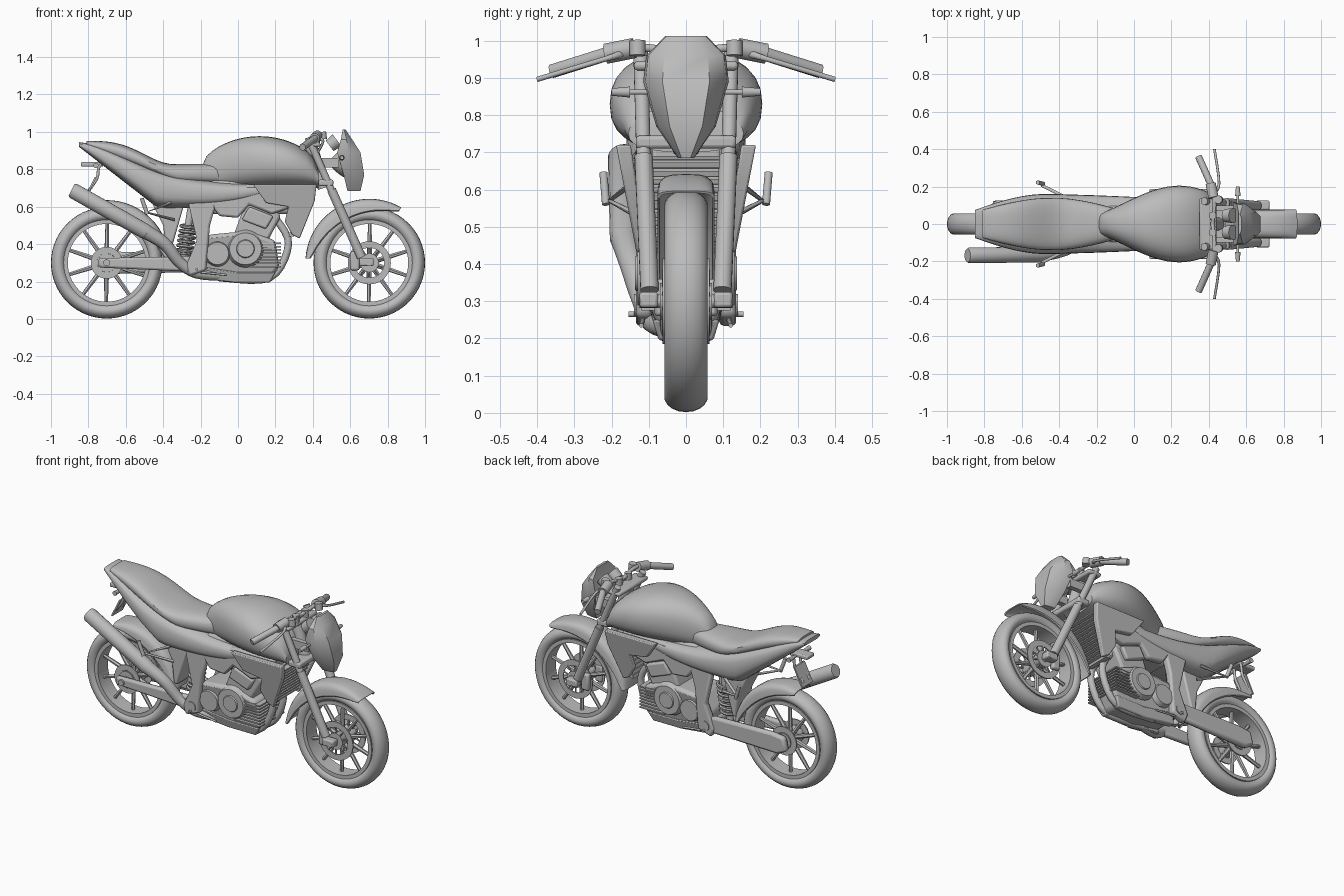
import bpy, bmesh, math
from math import sin, cos, pi, tau
from mathutils import Vector

if "Cube" in bpy.data.objects:
    bpy.data.objects.remove(bpy.data.objects["Cube"], do_unlink=True)

grey = bpy.data.materials.new("plain grey")
grey.use_nodes = True
grey.diffuse_color = (.5, .5, .5, 1)
grey.node_tree.nodes["Principled BSDF"].inputs["Base Color"].default_value = grey.diffuse_color
parts = []


def finish(name, bm, mirror=False, bevel=0):
    bmesh.ops.recalc_face_normals(bm, faces=bm.faces[:])
    mesh = bpy.data.meshes.new(name)
    bm.to_mesh(mesh)
    bm.free()
    mesh.materials.append(grey)
    part = bpy.data.objects.new(name, mesh)
    bpy.context.scene.collection.objects.link(part)
    if bevel:
        modifier = part.modifiers.new("soft edges", 'BEVEL')
        modifier.width, modifier.segments, modifier.limit_method = bevel, 2, 'ANGLE'
    if mirror:
        part.modifiers.new("other side", 'MIRROR').use_axis = (False, True, False)
    parts.append(part)


def skin(bm, rings, wrap=False):
    """Skin a row of equal rings, capped at the ends or wrapped round."""
    rows = [[bm.verts.new(point) for point in ring] for ring in rings]
    following = rows[1:] + rows[:1] if wrap else rows[1:]
    for row, after in zip(rows, following):
        for a, b, c, d in zip(row, row[1:] + row[:1], after[1:] + after[:1], after):
            bm.faces.new((a, b, c, d))
    if not wrap:
        bm.faces.new(rows[0])
        bm.faces.new(rows[-1])


def loft(name, rings, wrap=False, **options):
    bm = bmesh.new()
    skin(bm, rings, wrap)
    finish(name, bm, **options)


def slab(name, outline, inner, outer, lean=lambda z: 1, **options):
    """Side outline in x and z, thick from inner to outer y; lean scales y by height."""
    loft(name, [[(x, y * lean(z), z) for x, z in outline] for y in (inner, outer)], **options)


def box(name, xs, ys, zs, **options):
    (back, front), (low, high) = xs, zs
    slab(name, [(back, low), (front, low), (front, high), (back, high)], *ys, **options)


def tube_rings(path, radii, sides, smooth):
    points = [Vector(point) for point in path]
    if not isinstance(radii, list):
        radii = [radii] * len(points)
    line = []
    padded = points[:1] + points + points[-1:]
    for i, (before, a, b, after) in enumerate(zip(padded, padded[1:], padded[2:], padded[3:])):
        for t in fractions(smooth)[:-1]:
            leave, arrive = (b - before) / 2, (after - a) / 2
            bend = a + leave * t + ((b - a) * 3 - leave * 2 - arrive) * t**2 + ((a - b) * 2 + leave + arrive) * t**3
            line.append((bend, radii[i] + (radii[i + 1] - radii[i]) * t))
    line.append((points[-1], radii[-1]))
    rings, old, side = [], None, None
    for i, (centre, radius) in enumerate(line):
        way = (line[min(i + 1, len(line) - 1)][0] - line[max(i - 1, 0)][0]).normalized()
        side = old.rotation_difference(way) @ side if old else way.orthogonal().normalized()
        old, up = way, way.cross(side)
        rings.append([centre + (side * cos(a) + up * sin(a)) * radius for a in turn(sides)])
    return rings


def tube(name, path, radii, sides=12, smooth=1, **options):
    loft(name, tube_rings(path, radii, sides, smooth), **options)


def crossbar(name, x, z, inner, outer, radii, sides=20, **options):
    """Round bar lying across the machine."""
    tube(name, [(x, inner, z), (x, outer, z)], radii, sides, **options)


def fractions(count):
    return [i / count for i in range(count + 1)]


def turn(count):
    return [tau * i / count for i in range(count)]


def bulge(value, power):
    return math.copysign(abs(value) ** power, value)


def lathe(name, profile, hub_x, **options):
    """Turn a closed profile of radius and y round a wheel axle."""
    rings = [[(hub_x + r * cos(a), y, HUB + r * sin(a)) for r, y in profile] for a in turn(56)]
    loft(name, rings, wrap=True, **options)


def washer(name, hub_x, hole, rim, inner, outer, **options):
    lathe(name, [(hole, inner), (rim, inner), (rim, outer), (hole, outer)], hub_x, **options)


def body(name, back, front, low, high, half, power=.75):
    """Rounded shell whose bottom, top and half width follow rules along its length."""
    rings = []
    for t in fractions(20):
        middle, tall = (high(t) + low(t)) / 2, (high(t) - low(t)) / 2
        rings.append([(back + (front - back) * t, half(t) * bulge(cos(a), power),
                       middle + tall * bulge(sin(a), power)) for a in turn(28)])
    loft(name, rings)


def mudguard(name, hub_x, start, end, crown, skirt):
    rings = []
    for t in fractions(24):
        a = math.radians(start + (end - start) * t)
        drop = .02 + skirt * bulge(sin(pi * t), .7)
        arch = [pi * (s - .5) for s in fractions(12)]
        outer = [(crown - drop * (1 - bulge(cos(b), .6)), .077 * bulge(sin(b), .6)) for b in arch]
        inner = [(r - .006, y * .92) for r, y in reversed(outer)]
        rings.append([(hub_x + r * cos(a), y, HUB + r * sin(a)) for r, y in outer + inner])
    loft(name, rings)


# Wheels
AXLE, HUB = .702, .3
for label, hub_x, disc in (("front", AXLE, .115), ("rear", -AXLE, .085)):
    lathe(label + "_tyre", [(.258 + .04 * cos(a), .058 * sin(a)) for a in turn(18)], hub_x)
    washer(label + "_rim", hub_x, .208, .23, -.048, .048)
    washer(label + "_brake_disc", hub_x, disc - .035, disc, .056, .063, mirror=True)
    crossbar(label + "_hub", hub_x, HUB, 0, .07, [.038, .05], mirror=True)
    crossbar(label + "_axle", hub_x, HUB, -.125, .125, .018)
    bm = bmesh.new()
    for a in turn(10):
        for y, inner, outer, radii in ((0, .035, .21, [.014, .01]), (.059, .04, disc - .03, .005),
                                       (-.059, .04, disc - .03, .005)):
            ends = [(hub_x + r * cos(a + .3), y, HUB + r * sin(a + .3)) for r in (inner, outer)]
            skin(bm, tube_rings(ends, radii, 6, 1))
    finish(label + "_spokes", bm)

# Mudguards
mudguard("front_mudguard", AXLE, 60, 176, .342, .055)
mudguard("rear_mudguard", -AXLE, 105, 5, .335, .05)

# Forks and steering
tube("fork_tubes", [(.375, .122, .97), (.56, .11, .55)], .02, mirror=True)
tube("fork_sliders", [(.5, .114, .69), (.66, .098, .33)], .025, mirror=True)
box("fork_feet", (.65, .725), (.075, .125), (.283, .325), mirror=True, bevel=.008)
box("brake_calipers", (.6, .65), (.05, .085), (.26, .36), mirror=True, bevel=.01)
box("upper_yoke", (.35, .44), (-.14, .14), (.92, .945), bevel=.01)
box("lower_yoke", (.43, .51), (-.135, .135), (.71, .745), bevel=.01)
tube("steering_head", [(.385, 0, .94), (.46, 0, .7)], .035)

# Handlebars
tube("handlebar", [(.42, 0, .965), (.425, .16, .98), (.345, .355, .92)], .011, smooth=6, mirror=True)
tube("hand_grips", [(.412, .21, .965), (.345, .36, .918)], .019, mirror=True)
tube("switch_housings", [(.425, .14, .98), (.41, .215, .965)], .028, mirror=True)
tube("levers", [(.43, .17, .965), (.455, .22, .95), (.43, .4, .896)], [.012, .007, .007], smooth=4, mirror=True)
tube("fluid_reservoirs", [(.455, .13, .96), (.45, .13, 1)], .022, mirror=True)
tube("handlebar_clamps", [(.42, .045, .93), (.42, .045, .985)], .02, mirror=True)

# Headlight cowl, lamp bowl, dials and front indicators
cowl = []
for z, front, back, half in ((1.013, .575, .56, .055), (.96, .61, .55, .107), (.89, .655, .53, .115),
                             (.77, .675, .565, .08), (.685, .655, .585, .022)):
    flank = [(back, half), ((back + front) / 2, half * .95), (front, half * .55)]
    cowl.append([(x, y, z) for x, y in flank] + [(x, -y, z) for x, y in reversed(flank)])
loft("headlight_cowl", cowl)
body("lamp_bowl", .49, .6, lambda t: .82 - .07 * sin(pi * t / 2), lambda t: .85 + .07 * sin(pi * t / 2),
     lambda t: .03 + .06 * sin(pi * t / 2), power=1)
tube("dials", [(.49, .045, .925), (.53, .045, .955)], [.035, .04], sides=18, mirror=True)
crossbar("front_indicator_stalks", .555, .862, .08, .15, .007, mirror=True)
crossbar("front_indicators", .555, .862, .15, .2, [.015, .01], mirror=True)
box("lamp_brackets", (.42, .54), (.07, .1), (.81, .86), mirror=True)

# Tank, seat and tail bodywork
body("fuel_tank", -.2, .43, lambda t: .7, lambda t: .8 + .177 * bulge(sin(pi * t), .5),
     lambda t: .05 + .155 * sin(2.4 * t**1.2), power=.82)
body("seat", -.81, -.07, lambda t: .72 + .2 * max(0, 1 - t * 1.5),
     lambda t: .89 + .062 * cos(pi * min(1, (t * 1.6) ** 1.5)), lambda t: .075 + .065 * sin(pi * t))
body("tail_cover", -.85, .18, lambda t: max(.92 - .8 * t, .59 + .09 * t**6),
     lambda t: .72 + .225 * math.exp(-(t * 2.5) ** 1.7),
     lambda t: .075 + .09 * sin(pi * min(.5, t * 1.3)) - .03 * t**2, power=.65)
slab("radiator_shrouds", [(.08, .72), (.42, .72), (.41, .63), (.33, .43), (.29, .45), (.25, .52), (.27, .6), (.15, .62)],
     .15, .19, lean=lambda z: 1 - (.73 - z), mirror=True, bevel=.006)

# Radiator
slab("radiator_core", [(.36, .69), (.38, .69), (.3, .44), (.27, .44)], -.12, .12)
bm = bmesh.new()
for t in fractions(10):
    x, z, half = .3 + .08 * t, .455 + .22 * t, .12 + .04 * t
    skin(bm, [[(x - .03, y, z), (x + .03, y, z - .004), (x + .03, y, z + .004), (x - .03, y, z + .008)]
              for y in (-half, half)])
finish("radiator_fins", bm)

# Frame and engine
slab("frame_sides", [(-.27, .64), (-.11, .64), (-.15, .5), (-.17, .26), (-.26, .23), (-.28, .28), (-.22, .42)],
     .09, .135, mirror=True, bevel=.012)
slab("frame_spars", [(-.15, .62), (.05, .72), (.34, .72), (.3, .6), (.18, .56), (.06, .61), (0, .54), (-.1, .55)],
     .09, .135, mirror=True, bevel=.012)
box("air_box", (-.15, .3), (-.1, .1), (.56, .74), bevel=.02)
slab("crankcase", [(-.22, .24), (-.02, .2), (.17, .2), (.22, .28), (.2, .42), (.05, .47), (-.16, .45), (-.24, .36)],
     -.12, .12, lean=lambda z: min(1, .55 + (z - .2) * 4), bevel=.02)
slab("cylinder_block", [(-.03, .43), (.14, .38), (.23, .55), (.17, .63), (.04, .62)], -.1, .1, bevel=.015)
slab("cylinder_head_covers", [(.02, .53), (.15, .48), (.19, .55), (.06, .6)], .09, .125, mirror=True, bevel=.01)
crossbar("clutch_covers", .04, .375, .1, .13, [.1, .085], sides=28, mirror=True)
crossbar("clutch_caps", .04, .375, .12, .137, [.055, .045], mirror=True)
crossbar("gear_covers", -.11, .35, .1, .128, [.07, .06], mirror=True)
for i in range(8):
    low = .275 + .018 * i
    box(f"engine_fin_{i}", (.06, .23), (-.12, .12), (low, low + .008))
slab("belly_pan", [(-.22, .22), (-.02, .195), (.17, .195), (.2, .25), (0, .25), (-.2, .28)], .05, .1,
     lean=lambda z: .75 + (z - .2) * 3, mirror=True, bevel=.006)

# Exhaust
tube("header_pipes", [(.2, .05, .54), (.27, .05, .4), (.17, .05, .22), (-.1, .05, .22)], .02, smooth=5, mirror=True)
tube("exhaust_pipe", [(-.08, -.05, .23), (-.22, -.09, .245), (-.31, -.115, .3), (-.39, -.145, .4),
                      (-.49, -.163, .465)], [.028, .03, .03, .034, .04], smooth=4)
tube("silencer", [(-.46, -.162, .45), (-.5, -.163, .47), (-.88, -.168, .685), (-.89, -.168, .69)],
     [.032, .042, .042, .036], sides=20)

# Swingarm, suspension and inner guard
slab("swingarm", [(-.745, .275), (-.745, .325), (-.2, .335), (-.2, .25)], .08, .115, mirror=True, bevel=.012)
slab("chain_case", [(-.76, .27), (-.74, .35), (-.66, .36), (-.25, .35), (-.25, .25), (-.7, .24)], .085, .125, bevel=.015)
crossbar("swingarm_pivot", -.22, .29, -.14, .14, .03)
tube("shock_absorber", [(-.25, 0, .6), (-.3, 0, .28)], .02)
coil = [(.042 * cos(tau * 7 * t) - .262 - .028 * t, .042 * sin(tau * 7 * t), .51 - .18 * t) for t in fractions(84)]
tube("shock_spring", coil, .009, sides=6)
slab("inner_guard", [(-.47, .64), (-.28, .64), (-.36, .36), (-.385, .36), (-.4, .5)], -.07, .07, bevel=.01)

# Footrests and levers
crossbar("rider_footrests", -.22, .265, .1, .155, .007, mirror=True)
tube("foot_levers", [(-.2, .115, .25), (-.06, .12, .235)], .006, mirror=True)
tube("passenger_brackets", [(-.36, .14, .62), (-.49, .205, .57), (-.34, .13, .53)], .009, mirror=True)
tube("passenger_footrests", [(-.485, .215, .56), (-.515, .222, .645)], .011, mirror=True)

# Rear lamp and plate carrier
box("tail_lamp", (-.84, -.72), (-.035, .035), (.815, .838), bevel=.006)
tube("tail_stays", [(-.68, .03, .86), (-.74, .03, .82), (-.755, .03, .75), (-.81, .03, .67)], .008, smooth=4, mirror=True)
slab("plate_holder", [(-.765, .76), (-.755, .76), (-.81, .65), (-.82, .65)], -.05, .05)
crossbar("rear_indicators", -.76, .82, .02, .1, [.007, .014], mirror=True)

# Smooth shading with crisp edges
bpy.ops.object.select_all(action='DESELECT')
for part in parts:
    part.select_set(True)
bpy.context.view_layer.objects.active = parts[0]
bpy.ops.object.shade_smooth_by_angle(angle=math.radians(32))
